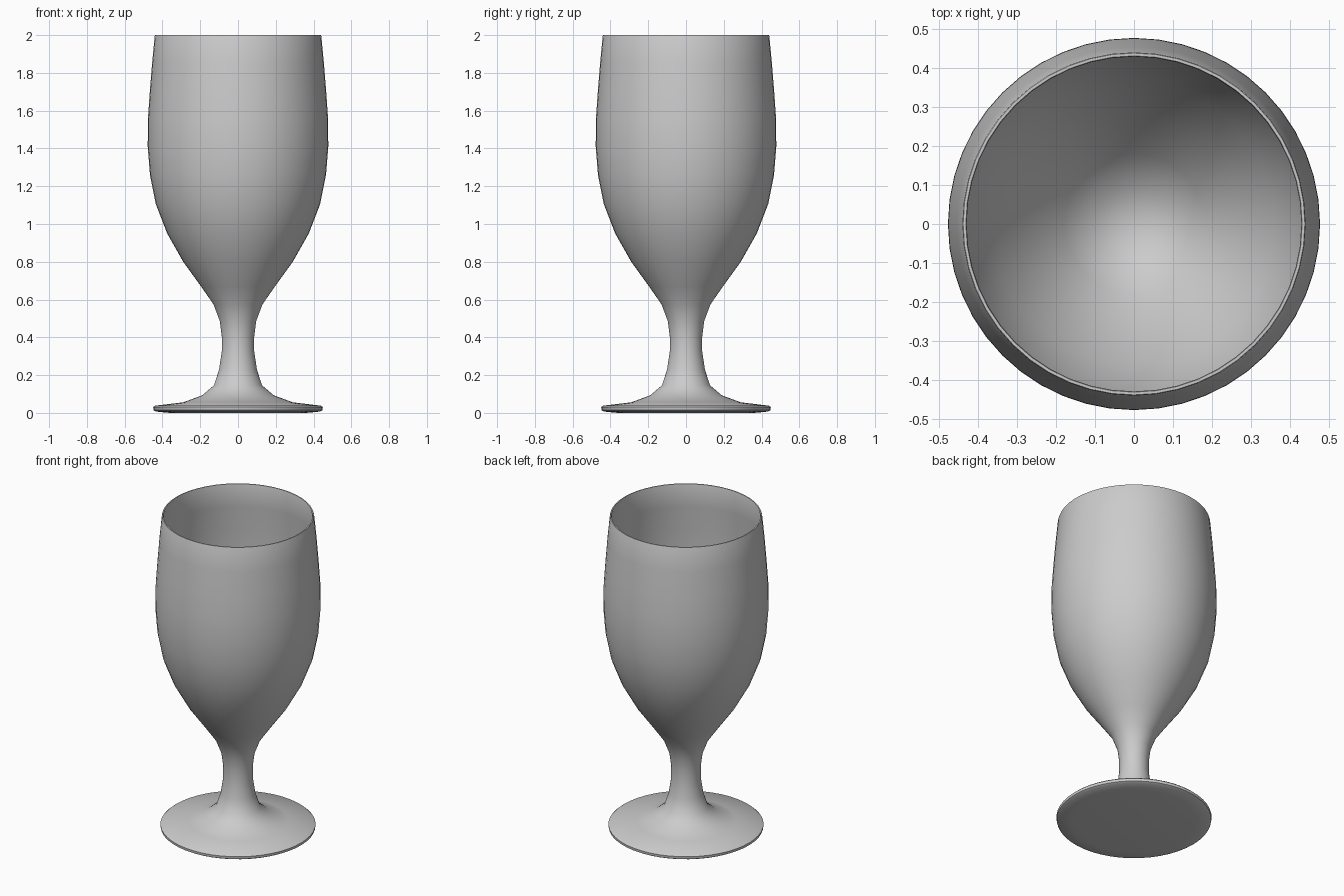
import bpy, bmesh, math

SEGMENTS = 48

# Closed half-profile (radius, height): underside, foot, stem, bowl outside, rim, bowl inside
profile = [
    (0, 0), (0.36, 0.0), (0.435, 0.007), (0.447, 0.014), (0.449, 0.03), (0.44, 0.038),
    (0.29, 0.056), (0.19, 0.093), (0.127, 0.146), (0.10, 0.23),
    (0.086, 0.325), (0.086, 0.405), (0.096, 0.485), (0.13, 0.575),
    (0.196, 0.67), (0.29, 0.80), (0.375, 0.95), (0.435, 1.105),
    (0.466, 1.26), (0.478, 1.41), (0.477, 1.555), (0.467, 1.70),
    (0.455, 1.85), (0.441, 1.995), (0.439, 2.0), (0.432, 2.0), (0.43, 1.995),
    (0.444, 1.85), (0.456, 1.70), (0.466, 1.555), (0.467, 1.41),
    (0.455, 1.26), (0.424, 1.11), (0.363, 0.96), (0.277, 0.815),
    (0.18, 0.69), (0.10, 0.615), (0, 0.59),
]


def lathe(name, points):
    bm = bmesh.new()
    verts = [bm.verts.new((r, 0, z)) for r, z in points]
    edges = [bm.edges.new(pair) for pair in zip(verts, verts[1:])]
    bmesh.ops.spin(bm, geom=verts + edges, cent=(0, 0, 0), axis=(0, 0, 1),
                   angle=math.tau, steps=SEGMENTS, use_merge=False)
    bmesh.ops.remove_doubles(bm, verts=bm.verts, dist=0.0005)
    bmesh.ops.recalc_face_normals(bm, faces=bm.faces)
    mesh = bpy.data.meshes.new(name)
    bm.to_mesh(mesh)
    bm.free()
    obj = bpy.data.objects.new(name, mesh)
    bpy.context.collection.objects.link(obj)
    return obj


# Goblet turned in one piece, smooth with crisp rim and foot edges
goblet = lathe("goblet", profile)
bpy.context.view_layer.objects.active = goblet
goblet.select_set(True)
bpy.ops.object.shade_smooth_by_angle(angle=math.radians(40))
